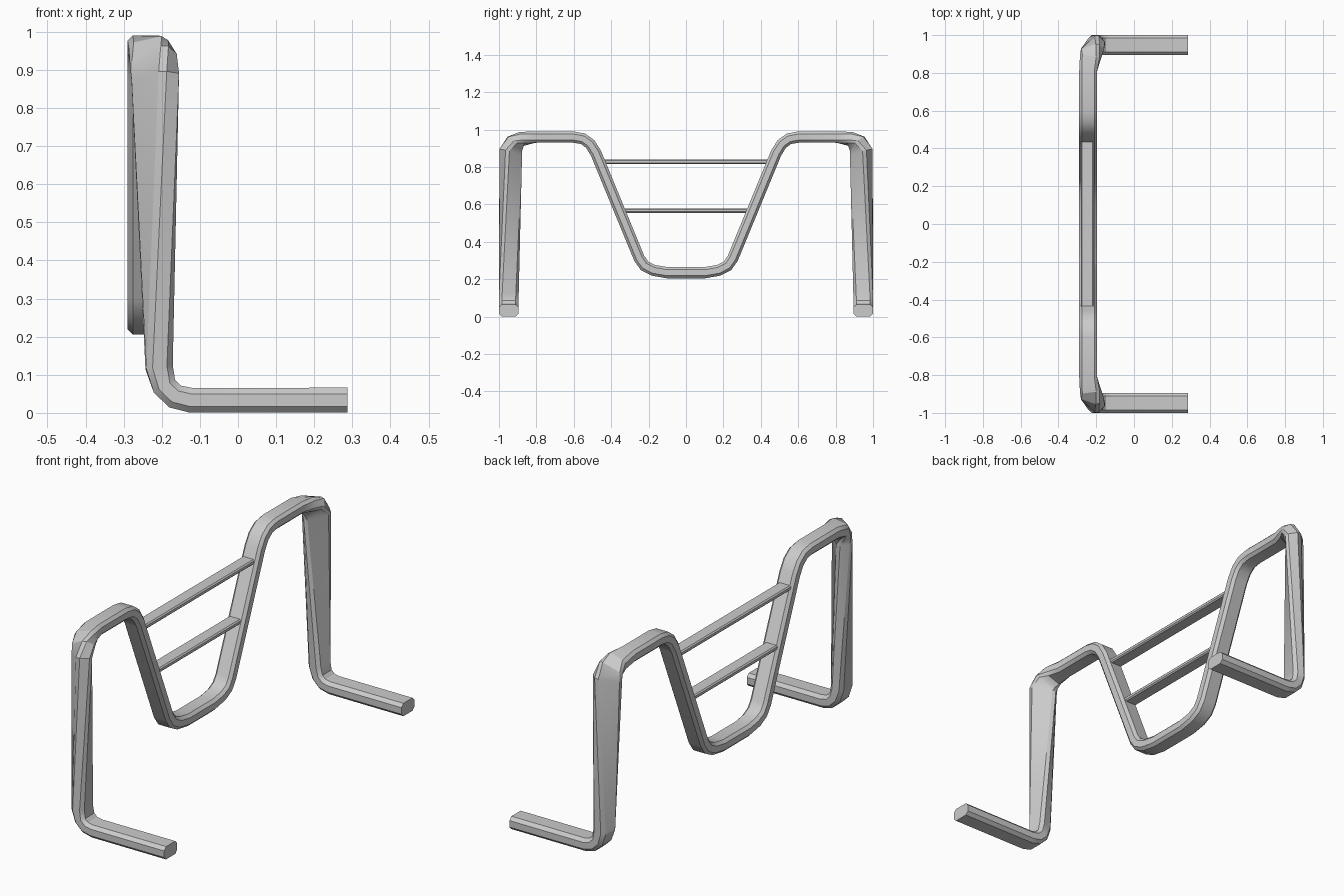
import bpy, bmesh
from math import radians, cos, sin
from mathutils import Vector

if "Cube" in bpy.data.objects:
    bpy.data.objects.remove(bpy.data.objects["Cube"])


def octagon(hw, ht, c):
    """Chamfered rectangle: half width, half thickness, chamfer."""
    return [(hw, ht - c), (hw - c, ht), (c - hw, ht), (-hw, ht - c),
            (-hw, c - ht), (c - hw, -ht), (hw - c, -ht), (hw, c - ht)]


def loft(name, stations, cap_end):
    """Station: centre, angle of the wide axis in plan, half width, half thickness, chamfer."""
    bm = bmesh.new()
    pts = [Vector(s[0]) for s in stations]
    rings = []
    for i, (p, ang, hw, ht, c) in enumerate(stations):
        p = pts[i]
        a = (p - pts[i - 1]).normalized() if i > 0 else Vector((0, 0, 0))
        b = (pts[i + 1] - p).normalized() if i < len(pts) - 1 else Vector((0, 0, 0))
        t = (a + b).normalized()
        w = Vector((cos(radians(ang)), sin(radians(ang)), 0))
        w = (w - t * w.dot(t)).normalized()
        n = t.cross(w)
        rings.append([bm.verts.new(p + w * u + n * v) for u, v in octagon(hw, ht, c)])
    for r, s in zip(rings, rings[1:]):
        for k in range(8):
            j = (k + 1) % 8
            bm.faces.new((r[k], r[j], s[j], s[k]))
    bm.faces.new(rings[0][::-1])
    if cap_end:
        bm.faces.new(rings[-1])
    else:
        for v in rings[-1]:
            v.co.y = 0
    bmesh.ops.recalc_face_normals(bm, faces=bm.faces)
    me = bpy.data.meshes.new(name)
    bm.to_mesh(me)
    bm.free()
    ob = bpy.data.objects.new(name, me)
    bpy.context.collection.objects.link(ob)
    bpy.context.view_layer.objects.active = ob
    ob.select_set(True)
    bpy.ops.object.shade_smooth_by_angle(angle=radians(30))
    ob.select_set(False)
    return ob


# Half of the bent tube: foot, twisting leg, top bend
foot = (0.0525, 0.0325, 0.016)
path = [((x, 0.9475, z), 90, *foot) for x, z in
        [(0.287, 0.0335), (-0.125, 0.0335), (-0.165, 0.043), (-0.193, 0.07)]]
path += [((-0.207, 0.9475, 0.12), 88, 0.0525, 0.035, 0.016),
         ((-0.217, 0.937, 0.88), 45, 0.065, 0.038, 0.015),
         ((-0.222, 0.915, 0.925), 36, 0.06, 0.036, 0.015),
         ((-0.232, 0.88, 0.95), 20, 0.053, 0.033, 0.015),
         ((-0.243, 0.81, 0.96), 0, 0.047, 0.03, 0.014)]
# Half of the dipped middle
path += [((-0.243, y, z), 0, 0.047, 0.03, 0.014) for y, z in
         [(0.60, 0.96), (0.55, 0.951), (0.512, 0.923), (0.482, 0.875),
          (0.25, 0.312), (0.222, 0.272), (0.175, 0.248), (0.10, 0.235), (0, 0.235)]]
frame = loft("bent_tube_frame", path, False)
mod = frame.modifiers.new("mirror", 'MIRROR')
mod.use_axis = (False, True, False)

# Flat crossbars between the sloping sides
for name, z, y in (("upper_crossbar", 0.828, 0.445), ("lower_crossbar", 0.567, 0.34)):
    loft(name, [((-0.247, y, z), 0, 0.034, 0.012, 0.006),
                ((-0.247, -y, z), 0, 0.034, 0.012, 0.006)], True)
